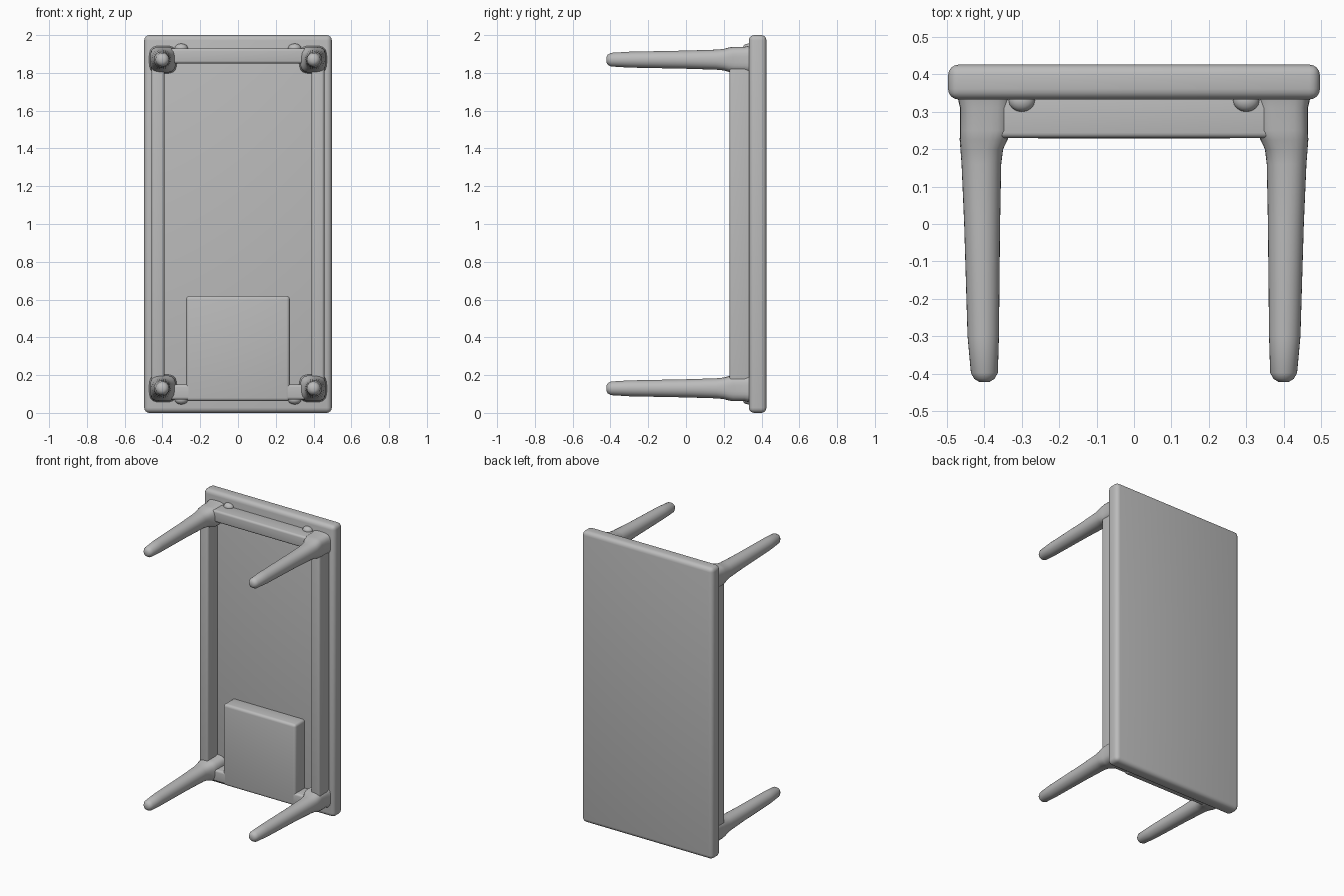
import bpy, bmesh, math
from mathutils import Vector

cube = bpy.data.objects.get("Cube")
if cube:
    bpy.data.objects.remove(cube, do_unlink=True)

grey = bpy.data.materials.new("plain grey")
grey.use_nodes = True
colour = (0.5, 0.5, 0.5, 1)
grey.diffuse_color = colour
grey.node_tree.nodes["Principled BSDF"].inputs["Base Color"].default_value = colour


def finish(name, bm):
    """Turn a bmesh into a smooth-shaded object."""
    bmesh.ops.recalc_face_normals(bm, faces=bm.faces)
    mesh = bpy.data.meshes.new(name)
    bm.to_mesh(mesh)
    bm.free()
    mesh.materials.append(grey)
    obj = bpy.data.objects.new(name, mesh)
    bpy.context.collection.objects.link(obj)
    bpy.ops.object.select_all(action='DESELECT')
    obj.select_set(True)
    bpy.context.view_layer.objects.active = obj
    bpy.ops.object.shade_smooth_by_angle(angle=math.radians(40))
    return obj


def rounded_box(name, lo, hi, radius):
    """Box between two corners with rounded edges."""
    lo, hi = Vector(lo), Vector(hi)
    bm = bmesh.new()
    bmesh.ops.create_cube(bm, size=1)
    for v in bm.verts:
        v.co = (lo + hi) / 2 + v.co * (hi - lo)
    bmesh.ops.bevel(bm, geom=bm.edges[:], offset=radius, segments=4,
                    profile=0.5, affect='EDGES')
    return finish(name, bm)


# Leg rings: depth y, distance of centre from the middle, radius, squareness
LEG = [(-0.422, 0.400, 0.014, 2.0), (-0.414, 0.400, 0.027, 2.0),
       (-0.398, 0.400, 0.036, 2.0), (-0.30, 0.403, 0.042, 2.0),
       (0.00, 0.406, 0.048, 2.1), (0.16, 0.408, 0.053, 2.3),
       (0.20, 0.407, 0.057, 2.6), (0.225, 0.402, 0.064, 3.0),
       (0.25, 0.397, 0.068, 3.5), (0.31, 0.397, 0.068, 3.5),
       (0.345, 0.397, 0.076, 3.5)]


def leg(name, sx, sz, sides=28):
    bm = bmesh.new()
    rings = []
    for y, cx, r, power in LEG:
        ring = []
        for i in range(sides):
            a = math.tau * i / sides
            c, s = math.cos(a), math.sin(a)
            k = r / (abs(c) ** power + abs(s) ** power) ** (1 / power)
            ring.append(bm.verts.new((sx * cx + k * c, y, 1 + sz * 0.87 + k * s)))
        rings.append(ring)
    for a, b in zip(rings, rings[1:]):
        for i in range(sides):
            j = (i + 1) % sides
            bm.faces.new((a[i], a[j], b[j], b[i]))
    bm.faces.new(rings[0])
    bm.faces.new(rings[-1])
    return finish(name, bm)


def lug(name, sx, sz):
    """Small rounded bump where the end rail meets the table top."""
    bm = bmesh.new()
    bmesh.ops.create_uvsphere(bm, u_segments=16, v_segments=10, radius=1)
    for v in bm.verts:
        v.co = Vector((sx * 0.30 + v.co.x * 0.035, 0.33 + v.co.y * 0.03,
                       1 + sz * 0.93 + v.co.z * 0.025))
    return finish(name, bm)


# Table top standing on its end
rounded_box("table_top", (-0.497, 0.333, 0), (0.497, 0.426, 2), 0.028)

# Side rails, then end rails, of the frame under the top
for side, s in (("left", 1), ("right", -1)):
    x0, x1 = sorted((s * 0.39, s * 0.457))
    rounded_box(f"{side}_rail", (x0, 0.23, 0.09), (x1, 0.345, 1.91), 0.014)
for end, s in (("upper", 1), ("lower", -1)):
    z0, z1 = sorted((1 + s * 0.85, 1 + s * 0.93))
    rounded_box(f"{end}_rail", (-0.42, 0.23, z0), (0.42, 0.345, z1), 0.014)

# Drawer box at the lower end
rounded_box("drawer", (-0.274, 0.229, 0.062), (0.274, 0.345, 0.62), 0.018)

# Four legs and four lugs
for end, sz in (("upper", 1), ("lower", -1)):
    for side, sx in (("left", 1), ("right", -1)):
        leg(f"{end}_{side}_leg", sx, sz)
        lug(f"{end}_{side}_lug", sx, sz)
